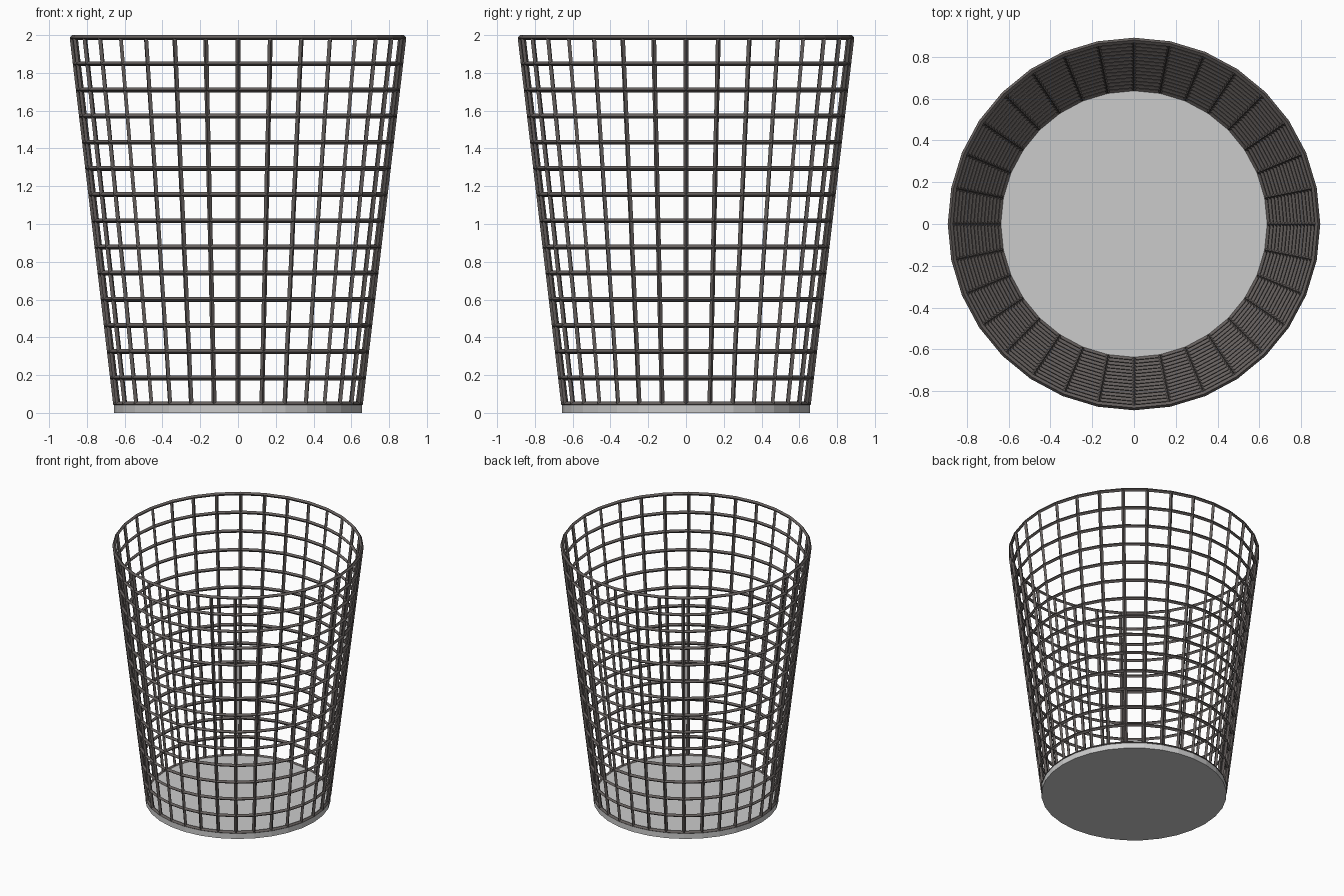
import bpy, bmesh, math

if "Cube" in bpy.data.objects:
    bpy.data.objects.remove(bpy.data.objects["Cube"])

SIDES, ROWS = 32, 14
Z0, Z1 = 0.047, 1.987
R0, R1 = 0.648, 0.878


def make_object(name, bm):
    mesh = bpy.data.meshes.new(name)
    bm.to_mesh(mesh)
    bm.free()
    obj = bpy.data.objects.new(name, mesh)
    bpy.context.collection.objects.link(obj)
    return obj


# Tapered wire basket wall: open cone grid turned into wire
bm = bmesh.new()
rings = []
for i in range(ROWS + 1):
    t = i / ROWS
    r, z = R0 + (R1 - R0) * t, Z0 + (Z1 - Z0) * t
    rings.append([bm.verts.new((r * math.cos(a), r * math.sin(a), z))
                  for a in (2 * math.pi * k / SIDES for k in range(SIDES))])
for low, high in zip(rings, rings[1:]):
    for k in range(SIDES):
        n = (k + 1) % SIDES
        bm.faces.new((low[k], low[n], high[n], high[k]))
wall = make_object("wire_wall", bm)
mat = bpy.data.materials.new("dark_wire")
mat.diffuse_color = (0.13, 0.115, 0.11, 1)
mat.use_nodes = True
mat.node_tree.nodes["Principled BSDF"].inputs["Base Color"].default_value = mat.diffuse_color
wall.data.materials.append(mat)
wire = wall.modifiers.new("wire", 'WIREFRAME')
wire.thickness = 0.026
wire.offset = 0
wire.use_even_offset = True
wire.use_boundary = True
wire.use_replace = True

# Solid floor disc
bm = bmesh.new()
bmesh.ops.create_cone(bm, cap_ends=True, segments=SIDES, radius1=0.657,
                      radius2=0.657, depth=0.05)
bmesh.ops.translate(bm, verts=bm.verts, vec=(0, 0, 0.025))
make_object("floor_disc", bm)
